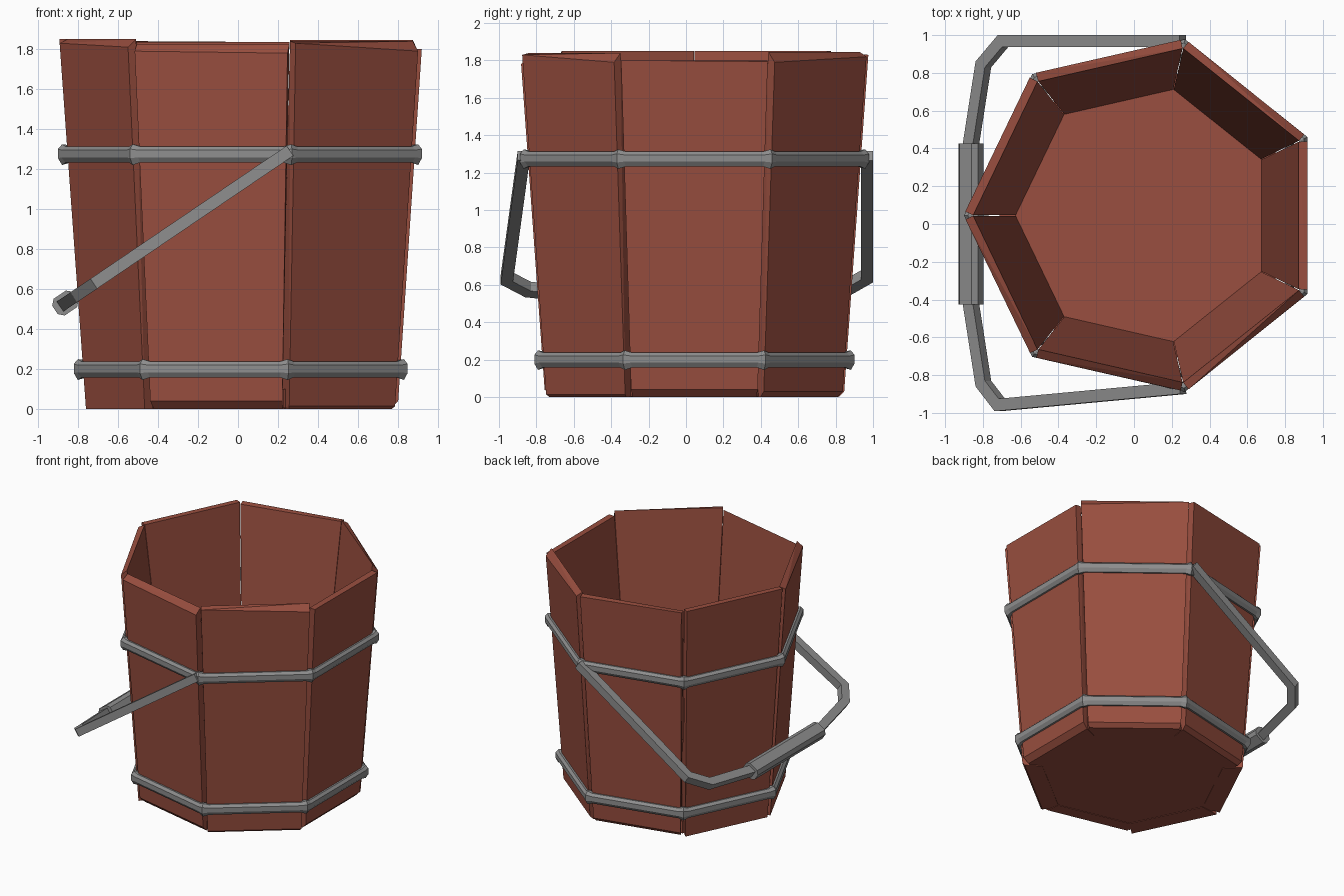
import bpy, bmesh, math
from mathutils import Vector

if "Cube" in bpy.data.objects:
    bpy.data.objects.remove(bpy.data.objects["Cube"])

CX, CY, N = 0.057, 0.045, 7
STEP = 2 * math.pi / N
APO = math.cos(STEP / 2)


def material(name, rgb):
    m = bpy.data.materials.new(name)
    m.diffuse_color = (*rgb, 1)
    m.use_nodes = True
    m.node_tree.nodes["Principled BSDF"].inputs["Base Color"].default_value = m.diffuse_color
    return m


WOOD = material("red_brown_wood", (0.32, 0.077, 0.05))
METAL = material("grey_metal", (0.27, 0.27, 0.27))


def finish(bm, name, mat):
    bmesh.ops.recalc_face_normals(bm, faces=bm.faces)
    me = bpy.data.meshes.new(name)
    bm.to_mesh(me)
    bm.free()
    me.materials.append(mat)
    ob = bpy.data.objects.new(name, me)
    bpy.context.collection.objects.link(ob)
    return ob


def skin(name, rings, mat, closed):
    """Join equal cross-sections into a tube, closed in a loop or capped."""
    bm = bmesh.new()
    vs = [[bm.verts.new(p) for p in r] for r in rings]
    n, m = len(vs), len(vs[0])
    for i in range(n if closed else n - 1):
        a, b = vs[i], vs[(i + 1) % n]
        for j in range(m):
            bm.faces.new((a[j], a[(j + 1) % m], b[(j + 1) % m], b[j]))
    if not closed:
        bm.faces.new(vs[0])
        bm.faces.new(vs[-1])
    return finish(bm, name, mat)


def outer_r(z):
    return 0.826 + (0.957 - 0.826) * z / 1.8


def inner_r(z):
    return 0.672 + (0.903 - 0.672) * z / 1.8


# Staves: (top of outer edge at each side, top of inner edge, bottom chamfer)
STAVES = [
    (1.80, 1.795, 1.80, 0.04), (1.79, 1.82, 1.845, 0.03),
    (1.83, 1.84, 1.835, 0.03), (1.85, 1.85, 1.85, 0.0),
    (1.83, 1.81, 1.85, 0.0), (1.79, 1.78, 1.825, 0.04),
    (1.83, 1.79, 1.84, 0.015),
]
for k, (za, zb, zi, ch) in enumerate(STAVES):
    out = Vector((math.cos(k * STEP), math.sin(k * STEP), 0))
    tan = Vector((-out.y, out.x, 0))
    bm = bmesh.new()

    def put(r, side, z, ratio, inset=0.0):
        half = r * math.sin(STEP / 2) * ratio
        p = out * (r * APO - inset) + tan * side * half
        bm.verts.new((p.x + CX, p.y + CY, z))

    for side, zt in ((-1, za), (1, zb)):
        put(outer_r(zt), side, zt, 0.945)
        put(inner_r(zi), side, zi, 0.995)
        put(inner_r(0), side, 0, 0.995)
        put(outer_r(0), side, ch, 0.945)
        if ch:
            put(outer_r(0), side, 0, 0.92, ch)
    bmesh.ops.convex_hull(bm, input=bm.verts)
    bmesh.ops.dissolve_limit(bm, angle_limit=0.01, verts=bm.verts, edges=bm.edges)
    finish(bm, f"stave_{k + 1}", WOOD)


# Heptagonal floor
def heptagon(r, z):
    return [(CX + r * math.cos((i + 0.5) * STEP), CY + r * math.sin((i + 0.5) * STEP), z)
            for i in range(N)]


skin("bucket_floor", [heptagon(0.77, 0.004), heptagon(0.77, 0.1)], WOOD, False)

# Metal hoops, swollen a little at every corner
SECTION = [(-0.05, 0.035), (-0.02, 0.038), (0, 0.02), (0, -0.016), (-0.02, -0.042), (-0.05, -0.035)]


def hoop(name, r, z):
    corners = [Vector((math.cos((i + 0.5) * STEP), math.sin((i + 0.5) * STEP), 0)) * r
               for i in range(N)]
    rings = []
    for i, c in enumerate(corners):
        before = (corners[i - 1] - c).normalized() * 0.04
        after = (corners[(i + 1) % N] - c).normalized() * 0.04
        for p, grow in ((c + before, 1), (c, 1.3), (c + after, 1)):
            rings.append([(CX + p.x * (1 + o / r), CY + p.y * (1 + o / r), z + h * grow)
                          for o, h in SECTION])
    skin(name, rings, METAL, True)


hoop("lower_hoop", 0.878, 0.2)
hoop("upper_hoop", 0.957, 1.275)

# Carrying handle, hanging in a sloped plane through the upper hoop
DOWN = Vector((-0.828, 0, -0.561))
ACROSS = Vector((0, 1, 0))
NORMAL = Vector((-0.561, 0, 0.828))
PIVOT = Vector((0.25, 0, 1.285))


def bar(name, path, wide, thick, bevel=0.0):
    """Sweep a rectangle (optionally with cut corners) along a path in the plane."""
    pts = [Vector(p) for p in path]
    w, t, b = wide / 2, thick / 2, bevel
    sec = [(-w, -t), (w, -t), (w, t), (-w, t)]
    if b:
        sec = [(-w + b, -t), (w - b, -t), (w, -t + b), (w, t - b),
               (w - b, t), (-w + b, t), (-w, t - b), (-w, -t + b)]
    rings = []
    for i, p in enumerate(pts):
        d1 = (pts[i] - pts[i - 1]).normalized() if i else (pts[1] - p).normalized()
        d2 = (pts[i + 1] - p).normalized() if i < len(pts) - 1 else d1
        n1, n2 = Vector((-d1.y, d1.x)), Vector((-d2.y, d2.x))
        mit = (n1 + n2) / (1 + n1.dot(n2))
        rings.append([PIVOT + DOWN * (p.x + mit.x * u) + ACROSS * (p.y + mit.y * u) + NORMAL * v
                      for u, v in sec])
    skin(name, rings, METAL, False)


bar("handle_bar", [(-0.01, 0.968), (1.14, 0.968), (1.265, 0.845), (1.345, 0.42),
                   (1.345, -0.42), (1.265, -0.845), (1.16, -0.958), (-0.01, -0.868)],
    0.064, 0.06)
bar("handle_grip", [(1.345, 0.425), (1.345, -0.425)], 0.125, 0.10, 0.025)
